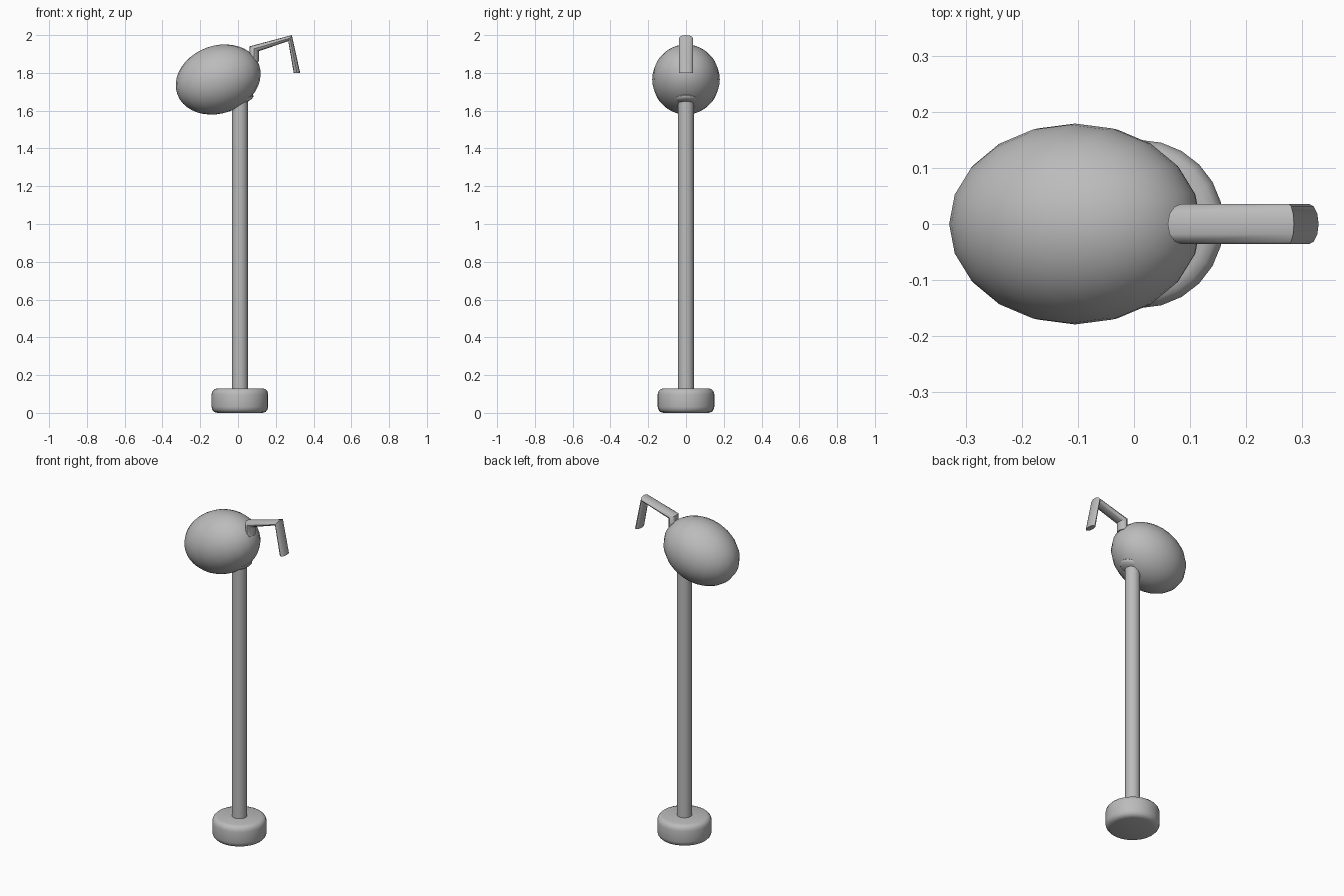
import bpy, bmesh, math
from mathutils import Matrix

cube = bpy.data.objects.get("Cube")
if cube:
    bpy.data.objects.remove(cube, do_unlink=True)

grey = bpy.data.materials.new("plain_grey")
grey.use_nodes = True
color = (0.5, 0.5, 0.5, 1)
grey.diffuse_color = color
grey.node_tree.nodes["Principled BSDF"].inputs["Base Color"].default_value = color

AXIS_X = 0.01
TILT = Matrix.Rotation(math.radians(-20), 4, 'Y')


def finish(name, bm, angle=40):
    bmesh.ops.recalc_face_normals(bm, faces=bm.faces)
    mesh = bpy.data.meshes.new(name)
    bm.to_mesh(mesh)
    bm.free()
    mesh.materials.append(grey)
    obj = bpy.data.objects.new(name, mesh)
    bpy.context.collection.objects.link(obj)
    bpy.ops.object.select_all(action='DESELECT')
    obj.select_set(True)
    bpy.context.view_layer.objects.active = obj
    bpy.ops.object.shade_smooth_by_angle(angle=math.radians(angle))
    return obj


def loft(name, rings, angle=40):
    """Skin a list of point rings and cap both ends."""
    bm = bmesh.new()
    loops = [[bm.verts.new(p) for p in ring] for ring in rings]
    for a, b in zip(loops, loops[1:]):
        for i in range(len(a)):
            j = (i + 1) % len(a)
            bm.faces.new((a[i], a[j], b[j], b[i]))
    bm.faces.new(loops[0])
    bm.faces.new(loops[-1])
    return finish(name, bm, angle)


def lathe(name, profile, sides):
    turns = [2 * math.pi * i / sides for i in range(sides)]
    return loft(name, [[(AXIS_X + r * math.cos(t), r * math.sin(t), z)
                        for t in turns] for r, z in profile])


def ellipsoid(name, centre, radii, u, v):
    bm = bmesh.new()
    bmesh.ops.create_uvsphere(bm, u_segments=u, v_segments=v, radius=1)
    bm.transform(Matrix.Translation(centre) @ TILT @ Matrix.Diagonal((*radii, 1)))
    return finish(name, bm)


# Round foot with softened rims
lathe("base", [(0.12, 0), (0.136, 0.005), (0.146, 0.016), (0.15, 0.032),
               (0.15, 0.098), (0.146, 0.114), (0.136, 0.125), (0.12, 0.13)], 24)

# Tall post
lathe("post", [(0.042, 0.1), (0.042, 1.68)], 20)

# Egg-shaped head and the small tilted collar under it
ellipsoid("head", (-0.105, 0, 1.765), (0.23, 0.179, 0.179), 20, 20)
ellipsoid("collar", (0.025, 0, 1.66), (0.06, 0.06, 0.022), 20, 10)

# Flattened bent arm: each bend has an outer and an inner (x, z) corner
bends = [((0.06, 1.86), (0.11, 1.86)), ((0.06, 1.94), (0.11, 1.915)),
         ((0.285, 2.0), (0.266, 1.968)), ((0.329, 1.80), (0.295, 1.80))]
SIDES = 12
arm = []
for (ox, oz), (ix, iz) in bends:
    ring = []
    for i in range(SIDES):
        t = 2 * math.pi * i / SIDES
        k = (1 + math.cos(t)) / 2
        ring.append((ix + (ox - ix) * k, 0.036 * math.sin(t), iz + (oz - iz) * k))
    arm.append(ring)
loft("bent_arm", arm, 35)
